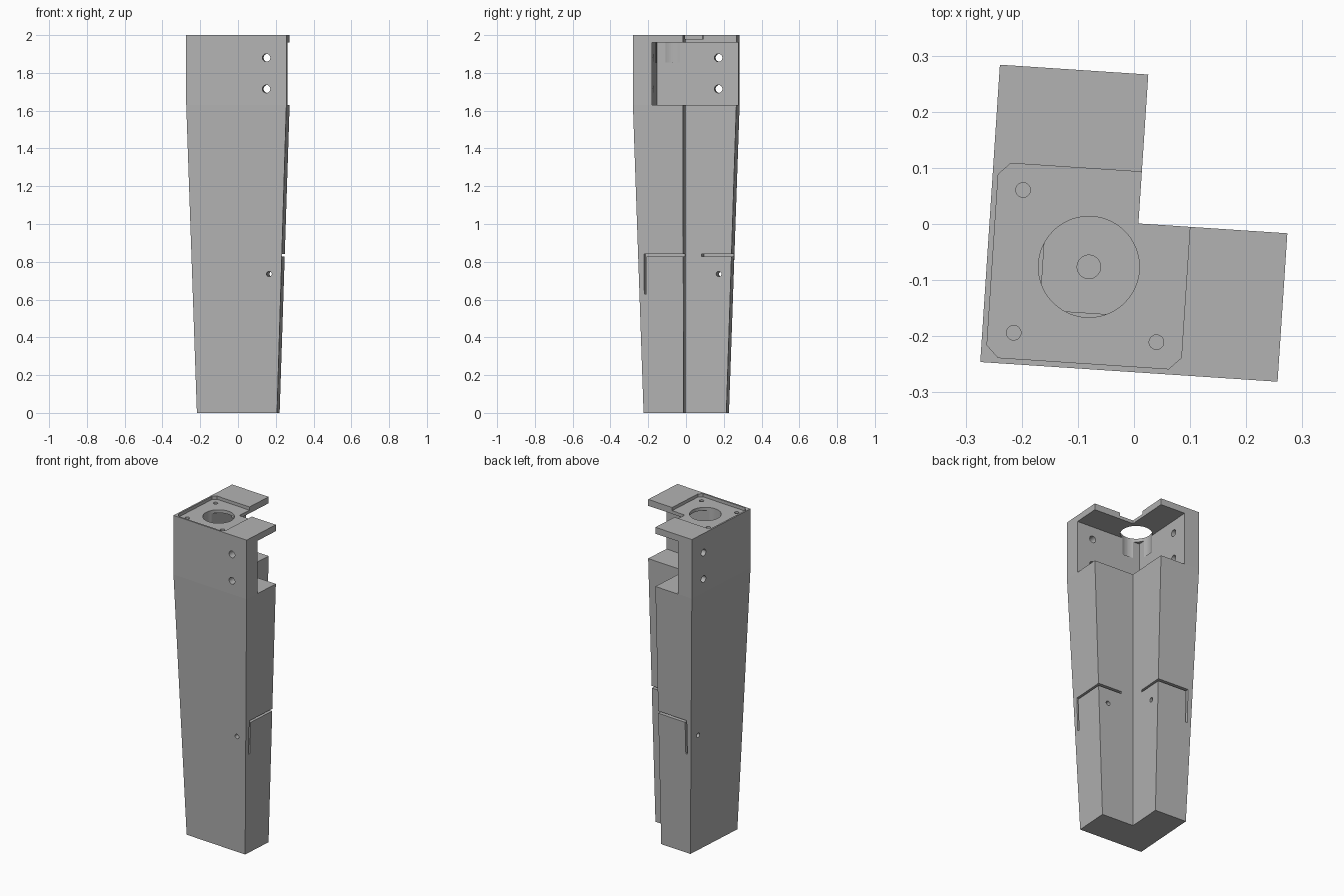
import bpy, bmesh, math
from mathutils import Matrix, Vector

default = bpy.data.objects.get("Cube")
if default:
    bpy.data.objects.remove(default, do_unlink=True)

ARM, INNER = 0.531, 0.265      # arm length and inner corner of the angle section
TAPER, FOLD, TOP = 0.053, 1.63, 2.0

grey = bpy.data.materials.new("plain grey")
grey.use_nodes = True
colour = (0.45, 0.45, 0.45, 1)
grey.diffuse_color = colour
grey.node_tree.nodes["Principled BSDF"].inputs["Base Color"].default_value = colour


def make_object(name, bm):
    bmesh.ops.recalc_face_normals(bm, faces=bm.faces)
    mesh = bpy.data.meshes.new(name)
    bm.to_mesh(mesh)
    bm.free()
    mesh.materials.append(grey)
    ob = bpy.data.objects.new(name, mesh)
    bpy.context.scene.collection.objects.link(ob)
    return ob


def loft(name, sections):
    """Join outlines given as (z, points) into a closed solid."""
    bm = bmesh.new()
    rings = [[bm.verts.new((x, y, z)) for x, y in pts] for z, pts in sections]
    bm.faces.new(rings[0])
    bm.faces.new(rings[-1])
    for low, high in zip(rings, rings[1:]):
        for i in range(len(low)):
            j = (i + 1) % len(low)
            bm.faces.new((low[i], low[j], high[j], high[i]))
    return make_object(name, bm)


def angle_section(d):
    end = ARM - d
    return [(d, d), (end, d), (end, INNER), (INNER, INNER), (INNER, end), (d, end)]


# Tapered angle-shaped leg with a straight head
leg = loft("leg", [(0, angle_section(TAPER)), (FOLD, angle_section(0)), (TOP, angle_section(0))])


def cut(cutter):
    cutter.hide_render = True
    mod = leg.modifiers.new("cut", 'BOOLEAN')
    mod.operation, mod.solver, mod.object = 'DIFFERENCE', 'EXACT', cutter
    bpy.context.view_layer.objects.active = leg
    bpy.ops.object.modifier_apply(modifier=mod.name)
    bpy.data.objects.remove(cutter, do_unlink=True)


def box(low, high):
    (x0, y0, z0), (x1, y1, z1) = low, high
    outline = [(x0, y0), (x1, y0), (x1, y1), (x0, y1)]
    return loft("box_cutter", [(z0, outline), (z1, outline)])


def drill(centre, radius, length, axis='Z', sides=32):
    bm = bmesh.new()
    bmesh.ops.create_cone(bm, cap_ends=True, segments=sides, radius1=radius,
                          radius2=radius, depth=length)
    turn = {'X': Matrix.Rotation(math.pi / 2, 4, 'Y'),
            'Y': Matrix.Rotation(math.pi / 2, 4, 'X'), 'Z': Matrix()}[axis]
    bmesh.ops.transform(bm, matrix=Matrix.Translation(centre) @ turn, verts=bm.verts)
    return make_object("drill_cutter", bm)


# Open chamber under the top plate
cut(box((0.1, 0.1, FOLD), (0.7, 0.7, 1.96)))

# Shallow plate seat with clipped corners in the top
a, b, c = 0.01, 0.357, 0.021
seat = [(a + c, a), (b - c, a), (b, a + c), (b, b), (a + c, b), (a, b - c), (a, a + c)]
cut(loft("seat_cutter", [(1.98, seat), (2.1, seat)]))

# Main bore, pilot hole in the chamber floor, and plate screw holes
cut(drill((0.182, 0.182, 1.955), 0.09, 0.2, sides=64))
cut(drill((0.182, 0.182, FOLD), 0.021, 0.2))
for x, y in ((0.056, 0.056), (0.311, 0.056), (0.056, 0.311)):
    cut(drill((x, y, 1.98), 0.013, 0.2))

# Cross holes and clamping slots, mirrored across the diagonal of the section
for swap in (False, True):
    def place(x, y, z):
        return (y, x, z) if swap else (x, y, z)
    axis = 'X' if swap else 'Y'
    for z in (1.88, 1.715):
        cut(drill(place(0.425, 0.05, z), 0.021, 0.3, axis))
    cut(drill(place(0.438, 0.15, 0.735), 0.014, 0.6, axis))
    # One angled slot outline: across the arm, then down beside the outer wall
    outline = [(0.058, 0.63), (0.07, 0.63), (0.07, 0.828), (0.3, 0.828), (0.3, 0.842), (0.058, 0.842)]
    bm = bmesh.new()
    face = bm.faces.new([bm.verts.new(place(0.345, v, z)) for v, z in outline])
    new = bmesh.ops.extrude_face_region(bm, geom=[face])["geom"]
    bmesh.ops.translate(bm, vec=Vector(place(0.3, 0, 0)),
                        verts=[g for g in new if isinstance(g, bmesh.types.BMVert)])
    cut(make_object("slot_cutter", bm))

# Turn the leg and set it on its centre
leg.data.transform(Matrix.Translation((-0.274, -0.246, 0)) @ Matrix.Rotation(math.radians(-3.78), 4, 'Z'))
bpy.ops.object.select_all(action='DESELECT')
leg.select_set(True)
bpy.context.view_layer.objects.active = leg
bpy.ops.object.shade_smooth_by_angle(angle=math.radians(20))
# The taper crease is shallow, so keep it crisp
for poly in leg.data.polygons:
    if max(abs(poly.normal.x), abs(poly.normal.y)) > 0.99:
        poly.use_smooth = False
